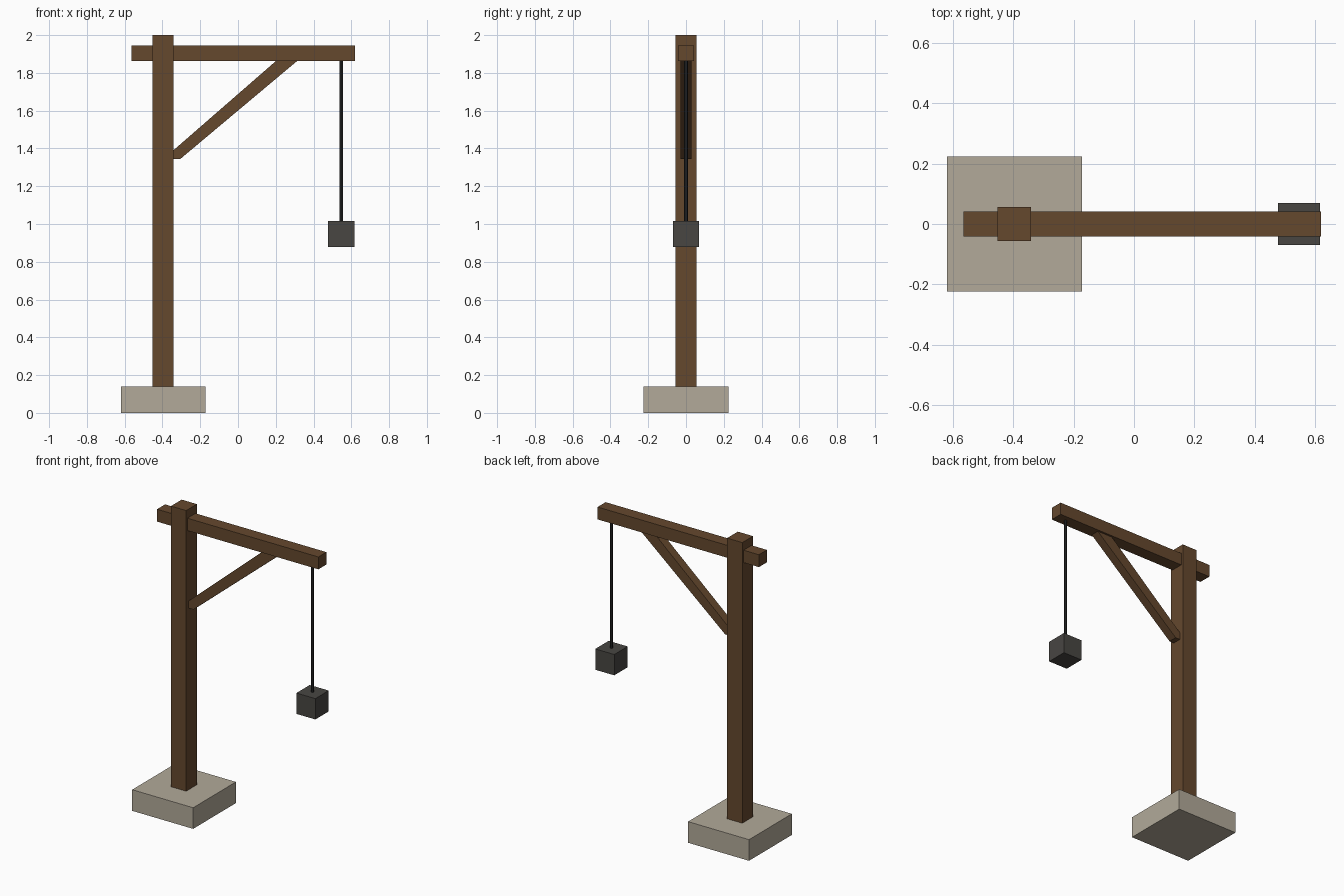
import bpy

if "Cube" in bpy.data.objects:
    bpy.data.objects.remove(bpy.data.objects["Cube"])


def material(name, rgb):
    m = bpy.data.materials.new(name)
    m.diffuse_color = (*rgb, 1)
    m.use_nodes = True
    m.node_tree.nodes["Principled BSDF"].inputs["Base Color"].default_value = m.diffuse_color
    return m


WOOD = material("wood", (0.13, 0.065, 0.027))
STONE = material("stone", (0.445, 0.40, 0.32))
IRON = material("iron", (0.065, 0.061, 0.055))
ROPE = material("rope", (0.02, 0.021, 0.021))


def box(name, lo, hi, mat):
    centre = [(a + b) / 2 for a, b in zip(lo, hi)]
    bpy.ops.mesh.primitive_cube_add(size=1, location=centre)
    ob = bpy.context.object
    ob.name = name
    ob.scale = [b - a for a, b in zip(lo, hi)]
    ob.data.materials.append(mat)
    return ob


def extrude_y(name, profile, half, mat):
    """Prism from an xz profile, centred on y = 0."""
    n = len(profile)
    verts = [(x, y, z) for y in (-half, half) for x, z in profile]
    faces = [tuple(range(n)), tuple(reversed(range(n, 2 * n)))]
    faces += [(i, i + n, (i + 1) % n + n, (i + 1) % n) for i in range(n)]
    me = bpy.data.meshes.new(name)
    me.from_pydata(verts, [], faces)
    me.materials.append(mat)
    ob = bpy.data.objects.new(name, me)
    bpy.context.collection.objects.link(ob)
    return ob


# Footing, upright and arm
box("stone_base", (-0.619, -0.224, 0), (-0.172, 0.224, 0.14), STONE)
box("post", (-0.452, -0.056, 0.14), (-0.341, 0.056, 2.0), WOOD)
box("beam", (-0.564, -0.042, 1.862), (0.619, 0.042, 1.944), WOOD)

# Diagonal brace, cut flat against the post and the beam
extrude_y("brace", [(-0.341, 1.343), (-0.307, 1.343), (0.312, 1.862),
                    (0.20, 1.862), (-0.341, 1.391)], 0.029, WOOD)

# Hanging rope and weight
bpy.ops.mesh.primitive_cylinder_add(vertices=6, radius=0.01, depth=0.847,
                                    location=(0.546, 0, 1.4385))
rope = bpy.context.object
rope.name = "rope"
rope.data.materials.append(ROPE)
box("weight", (0.477, -0.07, 0.877), (0.616, 0.07, 1.015), IRON)
